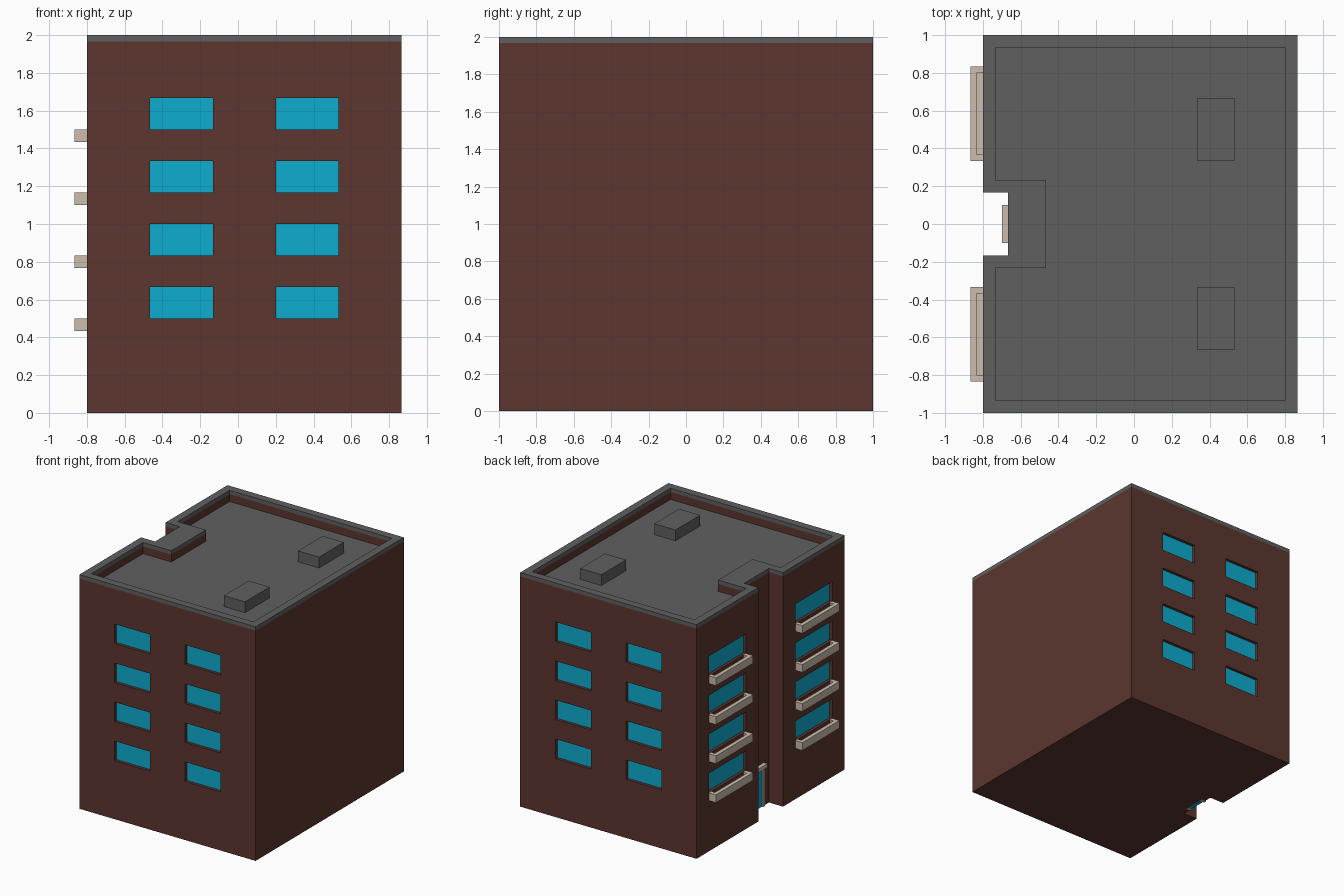
import bpy, bmesh

if "Cube" in bpy.data.objects:
    bpy.data.objects.remove(bpy.data.objects["Cube"])

U = 1 / 15  # building module


def material(name, rgb):
    m = bpy.data.materials.new(name)
    lin = [((c / 255 + 0.055) / 1.055) ** 2.4 for c in rgb]
    m.diffuse_color = (*lin, 1)
    m.use_nodes = True
    m.node_tree.nodes["Principled BSDF"].inputs["Base Color"].default_value = m.diffuse_color
    return m


BRICK = material("brown brick", (92, 54, 47))
GREY = material("roof grey", (96, 96, 96))
GLASS = material("cyan glass", (13, 172, 207))
STONE = material("beige stone", (203, 189, 172))


def add_prism(bm, pts, z0, z1):
    """Extrude a plan outline from z0 to z1."""
    face = bm.faces.new([bm.verts.new((x, y, z0)) for x, y in pts])
    ext = bmesh.ops.extrude_face_region(bm, geom=[face])
    top = [v for v in ext["geom"] if isinstance(v, bmesh.types.BMVert)]
    bmesh.ops.translate(bm, verts=top, vec=(0, 0, z1 - z0))


def build(name, prisms, mat):
    """One object made of several (outline, z0, z1) prisms."""
    bm = bmesh.new()
    for p in prisms:
        add_prism(bm, *p)
    bmesh.ops.recalc_face_normals(bm, faces=bm.faces)
    me = bpy.data.meshes.new(name)
    bm.to_mesh(me)
    bm.free()
    ob = bpy.data.objects.new(name, me)
    if mat:
        me.materials.append(mat)
    bpy.context.collection.objects.link(ob)
    return ob


def box(x0, x1, y0, y1, z0, z1):
    return ([(x0, y0), (x1, y0), (x1, y1), (x0, y1)], z0, z1)


def cut(ob, cutter):
    mod = ob.modifiers.new("cut", 'BOOLEAN')
    mod.operation, mod.solver, mod.object = 'DIFFERENCE', 'EXACT', cutter
    bpy.context.view_layer.objects.active = ob
    bpy.ops.object.modifier_apply(modifier=mod.name)


L, R = -12 * U, 13 * U          # left and right walls
W = -10 * U                     # back wall of the entrance notch
E = 0.03                        # cutter overshoot
D = 0.5 * U                     # window recess depth
T = 0.008                       # glass thickness

# Plan outlines: building with entrance notch, and the sunken roof
plan = [(L, -1), (R, -1), (R, 1), (L, 1),
        (L, 2.5 * U), (W, 2.5 * U), (W, -2.5 * U), (L, -2.5 * U)]
well = [(L + U, -14 * U), (R - U, -14 * U), (R - U, 14 * U), (L + U, 14 * U),
        (L + U, 3.5 * U), (-7 * U, 3.5 * U), (-7 * U, -3.5 * U), (L + U, -3.5 * U)]

# Window openings, glass panes and balconies, floor by floor
holes, panes, trays = [], [], []
for floor in range(4):
    z0 = (7.5 + 5 * floor) * U
    z1 = z0 + 2.5 * U
    for s in (-1, 1):
        # front and back windows
        for x0 in (-7 * U, 3 * U):
            x1 = x0 + 5 * U
            a, b = sorted((s * (1 + E), s * (1 - D)))
            holes.append(box(x0, x1, a, b, z0, z1))
            a, b = sorted((s * (1 - D), s * (1 - D + T)))
            panes.append(box(x0, x1, a, b, z0, z1))
        # left windows, each with a tray shaped balcony
        y0, y1 = sorted((s * 5 * U, s * 12.5 * U))
        holes.append(box(L - E, L + D, y0, y1, z0, z1))
        panes.append(box(L + D - T, L + D, y0, y1, z0, z1))
        h = 0.5 * U
        rim = [(L, y0), (L - U, y0), (L - U, y1), (L, y1),
               (L, y1 - h), (L - h, y1 - h), (L - h, y0 + h), (L, y0 + h)]
        trays.append((rim, z0 - U, z0))
        trays.append(box(L - h, L, y0 + h, y1 - h, z0 - U, z0 - h))

# Entrance opening
dy, dz = 1.5 * U, 5 * U
holes.append(box(W - E, W + D, -dy, dy, -E, dz))

# Brick walls and grey parapet cap
walls = build("walls", [(plan, 0, 29.5 * U)], BRICK)
cap = build("parapet_cap", [(plan, 29.5 * U, 2)], GREY)
opening_cutter = build("opening_cutter", holes, None)
roof_cutter = build("roof_cutter", [(well, 28.5 * U, 2 + E)], None)
cut(walls, opening_cutter)
cut(walls, roof_cutter)
cut(cap, roof_cutter)
for c in (opening_cutter, roof_cutter):
    bpy.data.objects.remove(c)

# Roof floor and the two roof units
build("roof_floor", [(well, 28.5 * U, 28.5 * U + 0.004)], GREY)
build("roof_units", [box(5 * U, 8 * U, y, y + 5 * U, 28.5 * U, 29.95 * U)
                     for y in (-10 * U, 5 * U)], GREY)

build("window_glass", panes, GLASS)
build("balconies", trays, STONE)

# Entrance: glass door, side posts and lintel
p = 0.4 * U
build("door_glass", [box(W, W + D, -dy + p, dy - p, 0, dz)], GLASS)
build("door_frame", [box(W - 0.012, W + D, -dy, -dy + p, 0, dz),
                     box(W - 0.012, W + D, dy - p, dy, 0, dz),
                     box(W - D, W, -dy, dy, dz, dz + D)], STONE)
